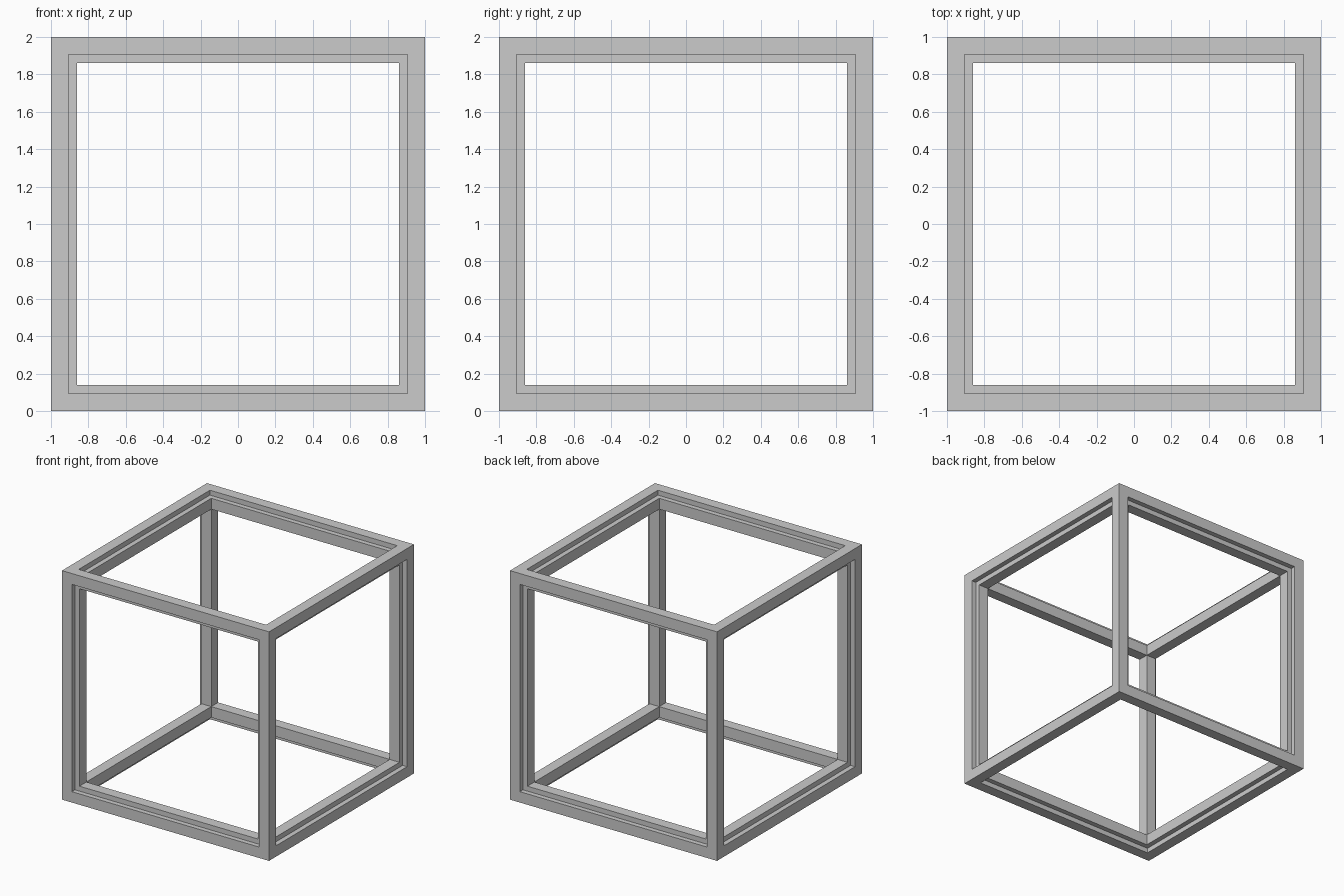
import bpy, bmesh
from itertools import product
from math import radians

if "Cube" in bpy.data.objects:
    bpy.data.objects.remove(bpy.data.objects["Cube"])

BAR = 0.095      # square bar width of both frames
STEP = 0.043     # inset of the inner frame


def cube_frame(name, half):
    """Twelve-edged cube frame as one clean shell, centred on z = 1."""
    c = [-half, -half + BAR, half - BAR, half]

    def solid(cell):
        return all(0 <= i <= 2 for i in cell) and sum(i != 1 for i in cell) >= 2

    bm = bmesh.new()
    verts = {}

    def vert(k):
        if k not in verts:
            verts[k] = bm.verts.new((c[k[0]], c[k[1]], c[k[2]] + 1))
        return verts[k]

    # Skin only the boundary between bar cells and empty cells
    for cell in filter(solid, product(range(3), repeat=3)):
        for axis, side in product(range(3), (0, 1)):
            nb = list(cell)
            nb[axis] += 2 * side - 1
            if solid(nb):
                continue
            quad = []
            for u, v in ((0, 0), (1, 0), (1, 1), (0, 1)):
                k = list(cell)
                k[axis] += side
                k[(axis + 1) % 3] += u
                k[(axis + 2) % 3] += v
                quad.append(vert(tuple(k)))
            bm.faces.new(quad if side else quad[::-1])
    mesh = bpy.data.meshes.new(name)
    bm.to_mesh(mesh)
    bm.free()
    ob = bpy.data.objects.new(name, mesh)
    bpy.context.collection.objects.link(ob)
    return ob


# Outer frame, joined with a smaller frame that forms the stepped rebate
frame = cube_frame("cube_frame", 1.0)
inner = cube_frame("inner_frame", 1.0 - STEP)
mod = frame.modifiers.new("join_inner", 'BOOLEAN')
mod.operation = 'UNION'
mod.solver = 'EXACT'
mod.object = inner

bpy.context.view_layer.objects.active = frame
frame.select_set(True)
bpy.ops.object.modifier_apply(modifier=mod.name)
bpy.data.objects.remove(inner, do_unlink=True)
